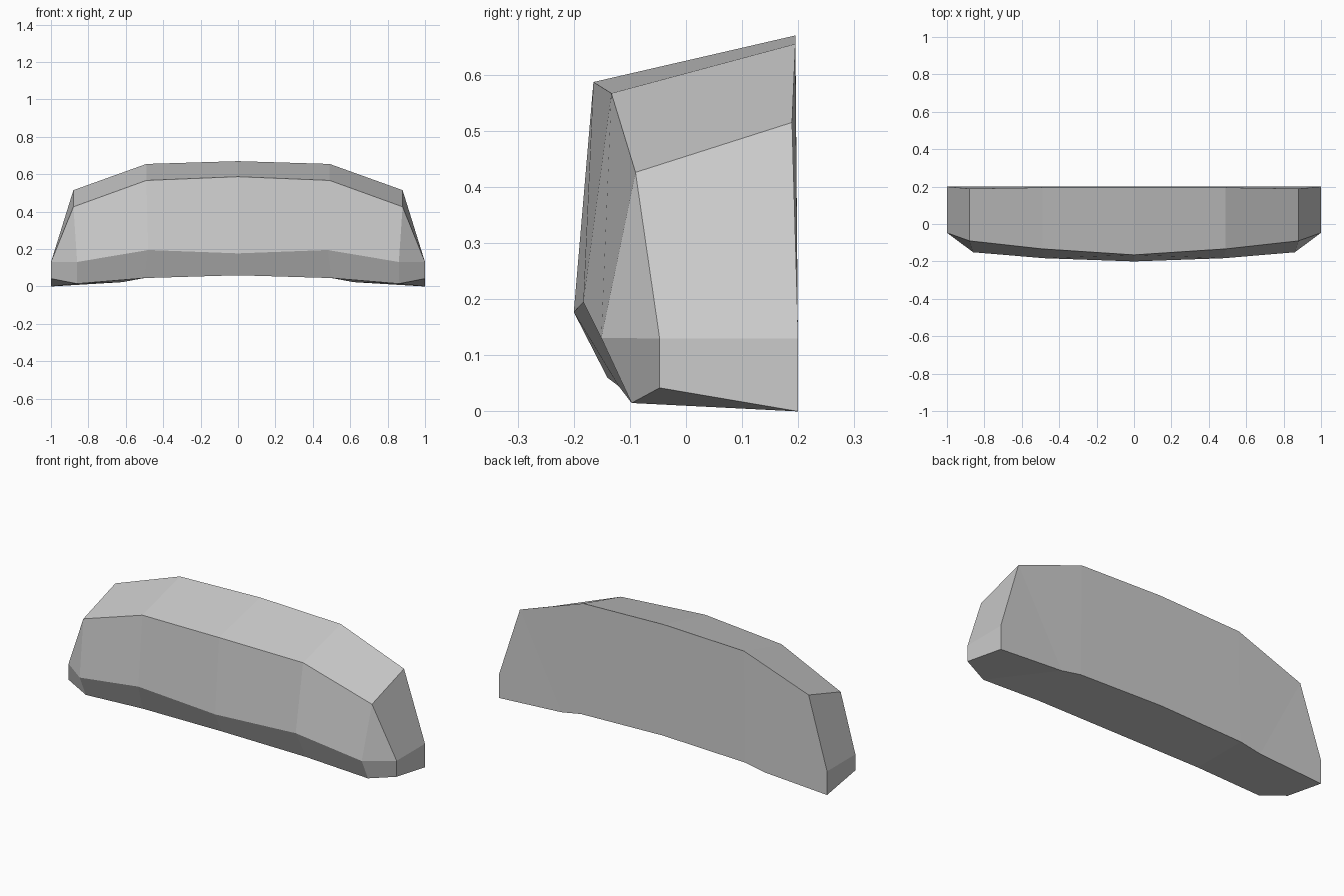
import bpy, bmesh

cube = bpy.data.objects.get("Cube")
if cube:
    bpy.data.objects.remove(cube, do_unlink=True)

# One plain grey material
grey = bpy.data.materials.new("plain_grey")
grey.use_nodes = True
colour = (0.6, 0.6, 0.6, 1)
grey.diffuse_color = colour
grey.node_tree.nodes["Principled BSDF"].inputs["Base Color"].default_value = colour

# Cross-sections from the middle to the left end, each listed as
# back top, front top, front middle, front bottom, back bottom
middle = [(0, .195, .67), (0, -.165, .587), (0, -.2, .177), (0, -.14, .06), (0, .2, .06)]
inner = [(.49, .195, .655), (.49, -.133, .567), (.48, -.183, .195), (.5, -.12, .045), (.5, .2, .045)]
outer = [(.88, .189, .515), (.88, -.09, .426), (.86, -.151, .131), (.86, -.097, .015), (.62, .2, .023)]
end = [(1, .2, .13), (1, -.047, .13), (1, -.047, .13), (1, -.047, .042), (1, .2, 0)]

# Skin the sections, close the end, and weld the doubled end corner
bm = bmesh.new()
rings = [[bm.verts.new(p) for p in section] for section in (middle, inner, outer, end)]
for a, b in zip(rings, rings[1:]):
    for i in range(len(a)):
        j = (i + 1) % len(a)
        bm.faces.new((a[i], a[j], b[j], b[i]))
bm.faces.new(rings[-1])
bmesh.ops.remove_doubles(bm, verts=bm.verts, dist=0.001)

# Mirror to the right half
bmesh.ops.mirror(bm, geom=bm.verts[:] + bm.edges[:] + bm.faces[:],
                 axis='X', merge_dist=0.001)
bmesh.ops.recalc_face_normals(bm, faces=bm.faces)

mesh = bpy.data.meshes.new("curved_block")
bm.to_mesh(mesh)
bm.free()
mesh.materials.append(grey)
block = bpy.data.objects.new("curved_block", mesh)
bpy.context.collection.objects.link(block)
